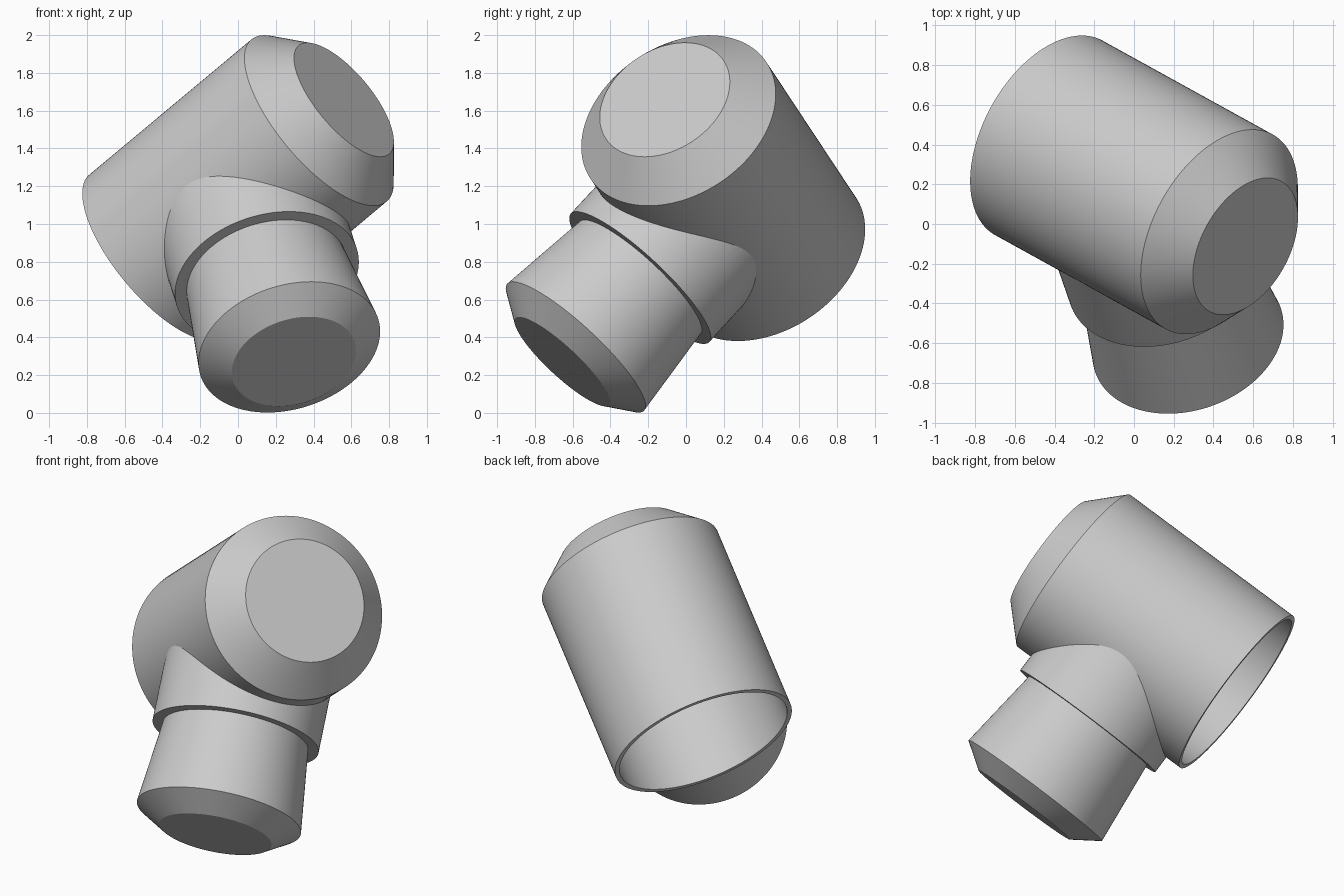
import bpy
import bmesh
import math
from mathutils import Vector

cube = bpy.data.objects.get("Cube")
if cube:
    bpy.data.objects.remove(cube, do_unlink=True)

# Both axes cross at the joint, at right angles
JOINT = Vector((0, 0.197, 1.19))
BODY_AXIS = Vector((0.707, -0.39, 0.59)).normalized()
branch_dir = Vector((0.235, -0.665, -0.71))
BRANCH_AXIS = (branch_dir - branch_dir.dot(BODY_AXIS) * BODY_AXIS).normalized()
SIDES = 128

grey = bpy.data.materials.new("plain grey")
grey.use_nodes = True
GREY = (0.6, 0.6, 0.6, 1)
grey.diffuse_color = GREY
grey.node_tree.nodes["Principled BSDF"].inputs["Base Color"].default_value = GREY


def lathe(name, axis, profile):
    """Spin (radius, distance along axis) points around an axis through the joint."""
    bm = bmesh.new()
    verts = [bm.verts.new((r, 0, h)) for r, h in profile]
    edges = [bm.edges.new(pair) for pair in zip(verts, verts[1:])]
    bmesh.ops.spin(bm, geom=verts + edges, cent=(0, 0, 0), axis=(0, 0, 1),
                   angle=math.tau, steps=SIDES, use_merge=True)
    bmesh.ops.remove_doubles(bm, verts=bm.verts, dist=1e-5)
    bmesh.ops.recalc_face_normals(bm, faces=bm.faces)
    turn = axis.to_track_quat('Z', 'Y').to_matrix()
    for v in bm.verts:
        v.co = turn @ v.co + JOINT
    mesh = bpy.data.meshes.new(name)
    bm.to_mesh(mesh)
    bm.free()
    mesh.materials.append(grey)
    obj = bpy.data.objects.new(name, mesh)
    bpy.context.collection.objects.link(obj)
    return obj


def activate(obj):
    bpy.ops.object.select_all(action='DESELECT')
    obj.select_set(True)
    bpy.context.view_layer.objects.active = obj


# Hollow main body: open at the back, bevelled and closed at the front
body = lathe("main_body", BODY_AXIS, [
    (0, 0.765), (0.36, 0.765), (0.53, 0.595), (0.53, -0.607),
    (0.559, -0.607), (0.559, 0.607), (0.374, 0.793), (0, 0.793)])

# Side branch: collar, stepped flaring plug and bevelled end
branch = lathe("side_branch", BRANCH_AXIS, [
    (0, 0), (0.5, 0), (0.5, 0.665), (0.437, 0.665),
    (0.494, 1.18), (0.338, 1.287), (0, 1.287)])

# Keep the body's bore clear of the branch
cutter = lathe("bore_cutter", BODY_AXIS, [(0, -1), (0.545, -1), (0.545, 1), (0, 1)])
cutter.hide_render = True
activate(branch)
cut = branch.modifiers.new("bore", 'BOOLEAN')
cut.operation = 'DIFFERENCE'
cut.solver = 'EXACT'
cut.object = cutter
bpy.ops.object.modifier_apply(modifier=cut.name)
bpy.data.objects.remove(cutter, do_unlink=True)

for part in (body, branch):
    activate(part)
    bpy.ops.object.shade_smooth_by_angle(angle=math.radians(25))
